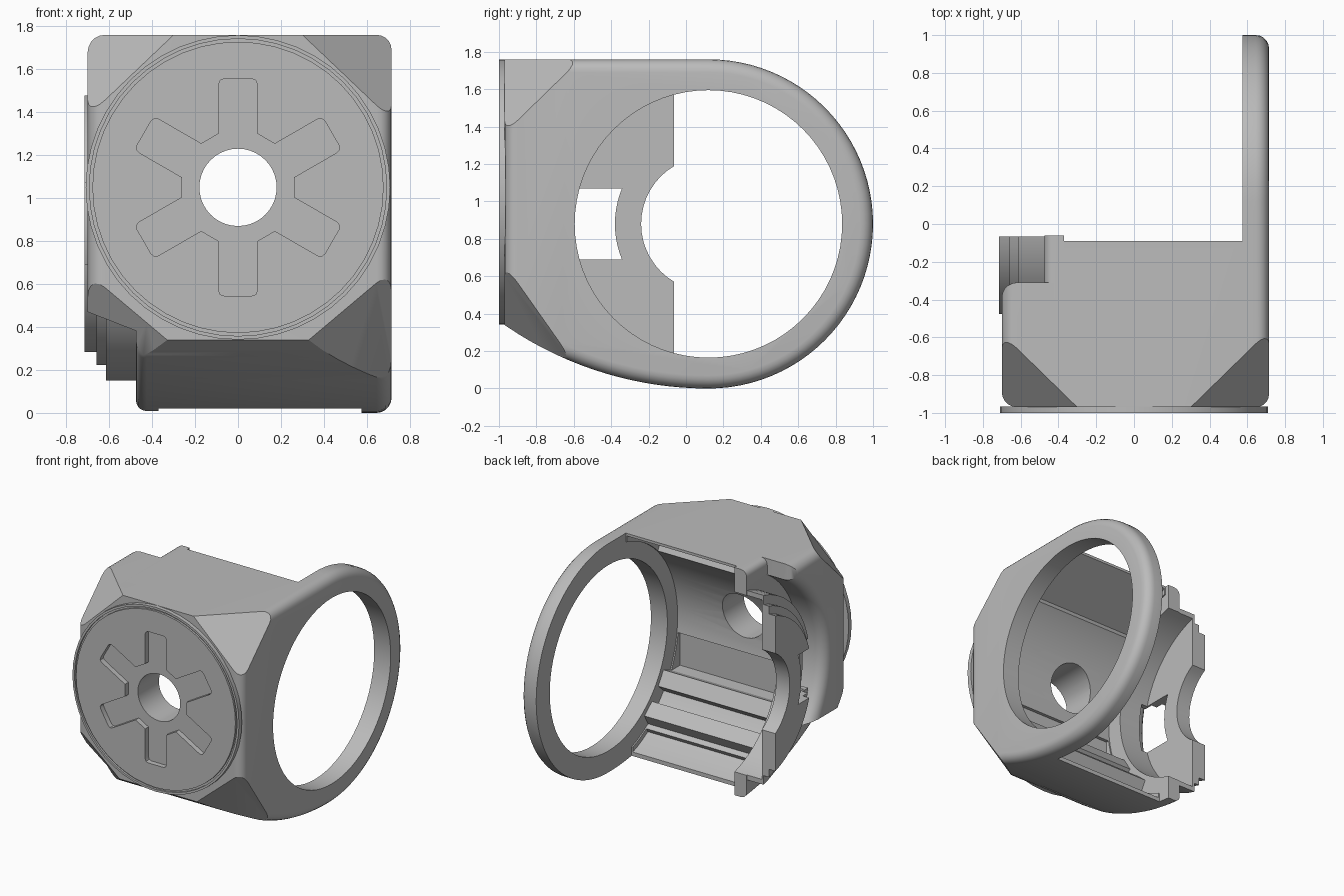
import bpy, bmesh, math
from mathutils import Vector
from mathutils.geometry import normal

if "Cube" in bpy.data.objects:
    bpy.data.objects.remove(bpy.data.objects["Cube"])

grey = bpy.data.materials.new("plain grey")
grey.use_nodes = True
grey.diffuse_color = (0.5, 0.5, 0.5, 1)
grey.node_tree.nodes["Principled BSDF"].inputs["Base Color"].default_value = (0.5, 0.5, 0.5, 1)

CY, CZ = 0.12, 0.88      # axis of the side ring and bore
FZ = 1.05                # height of the front disc centre


def arc(r, a0, a1, n, c=(CY, CZ)):
    angles = [math.radians(a0 + (a1 - a0) * i / n) for i in range(n + 1)]
    return [(c[0] + r * math.cos(a), c[1] + r * math.sin(a)) for a in angles]


def circle(r, n=64, c=(CY, CZ)):
    return arc(r, 0, 360, n, c)[:-1]


def prism(name, pts, a0, a1, axis="x", round0=0, round1=0):
    """Extrude a closed profile along an axis, optionally rounding each rim."""
    bm = bmesh.new()
    place = (lambda a, u, v: (a, u, v)) if axis == "x" else (lambda a, u, v: (u, a, v))
    ends = [[bm.verts.new(place(a, u, v)) for u, v in pts] for a in (a0, a1)]
    caps = [bm.faces.new(e) for e in ends]
    n = len(pts)
    for i in range(n):
        j = (i + 1) % n
        bm.faces.new((ends[0][i], ends[0][j], ends[1][j], ends[1][i]))
    bmesh.ops.recalc_face_normals(bm, faces=bm.faces)
    rims = [list(c.edges) for c in caps]
    for rim, width in zip(rims, (round0, round1)):
        if width:
            bmesh.ops.bevel(bm, geom=rim, offset=width, segments=5,
                            profile=0.5, affect="EDGES")
    bmesh.ops.recalc_face_normals(bm, faces=bm.faces)
    mesh = bpy.data.meshes.new(name)
    bm.to_mesh(mesh)
    bm.free()
    mesh.materials.append(grey)
    ob = bpy.data.objects.new(name, mesh)
    bpy.context.collection.objects.link(ob)
    return ob


def box(name, x0, x1, y0, y1, z0, z1):
    return prism(name, [(y0, z0), (y1, z0), (y1, z1), (y0, z1)], x0, x1)


def slice_off(ob, corners):
    """Cut away the side of a plane that faces away from the middle."""
    a, b, c = [Vector(p) for p in corners]
    n = normal(a, b, c)
    if n.dot(Vector((0, 0, 0.9)) - a) > 0:
        n = -n
    bm = bmesh.new()
    bm.from_mesh(ob.data)
    cut = bmesh.ops.bisect_plane(bm, geom=bm.verts[:] + bm.edges[:] + bm.faces[:],
                                 plane_co=a, plane_no=n, clear_outer=True)
    edges = [e for e in cut["geom_cut"] if isinstance(e, bmesh.types.BMEdge)]
    bmesh.ops.holes_fill(bm, edges=edges, sides=0)
    bmesh.ops.recalc_face_normals(bm, faces=bm.faces)
    bm.to_mesh(ob.data)
    bm.free()


def subtract(ob, tool):
    mod = ob.modifiers.new("cut", "BOOLEAN")
    mod.object, mod.operation, mod.solver = tool, "DIFFERENCE", "EXACT"
    bpy.context.view_layer.objects.active = ob
    bpy.ops.object.modifier_apply(modifier=mod.name)


def subtract_all(parts, tools):
    for t in tools:
        for part in parts:
            subtract(part, t)
        bpy.data.objects.remove(t)


# Main shell with the side ring
outline = [(-0.97, 1.76)] + arc(0.88, 90, -90, 48)
for i in range(1, 17):
    y = CY - 1.09 * i / 16
    outline.append((y, 1.92 - math.sqrt(1.92 ** 2 - (y - CY) ** 2)))
shell = prism("main_shell", outline, -0.475, 0.715, round0=0.05, round1=0.07)

# Rounded hood on the open side, with a sloping lower edge
hood_pts = [(-0.97, 0.38), (-0.97, 1.76), (-0.31, 1.76)] + arc(0.81, 122, 222.5, 24, (CY, 0.95))
hood = prism("side_hood", hood_pts, -0.70, -0.40, round0=0.08)
slice_off(hood, [(-0.47, 0, 0.38), (-0.70, 0, 0.47), (-0.47, -1, 0.38)])

# Four flat corner facets around the front disc
for part, s in ((shell, 1), (shell, -1), (hood, -1)):
    slice_off(part, [(s * 0.3, -0.97, 1.76), (s * 0.71, -0.97, 1.37), (s * 0.71, -0.57, 1.76)])
    slice_off(part, [(s * 0.33, -0.97, 0.34), (s * 0.71, -0.97, 0.66), (s * 0.71, -0.6, 0.135)])

# Hollow the shell: ring hole, wider bore, flat pockets, open back
roof_pocket = [(0, 1.74), (-0.09, 1.74), (-0.49, 1.53), (-0.42, 1.4), (0, 1.4)]
base_pocket = arc(0.875, 238, 257, 4) + arc(0.80, 257, 238, 4)
subtract_all([shell], [
    prism("ring_hole", circle(0.715, 72), -0.8, 1),
    prism("wide_bore", circle(0.84, 72), -0.37, 0.575),
    prism("roof_pocket", roof_pocket, -0.36, 0.565),
    prism("base_pocket", base_pocket, -0.36, 0.565),
    box("front_pocket", -0.36, 0.565, -0.735, -0.55, 0.5, 0.76),
    box("open_back", -0.37, 0.575, -0.09, 2, -1, 3),
    box("open_side", -1, -0.36, -0.06, 2, -1, 3),
    box("open_base", -0.37, 0.575, -0.16, 2, -1, 0.6),
])

# Front disc inside a thin rim, parted by a groove
front_c = (0, FZ)
rim = prism("front_disc_rim", circle(0.709, 48, front_c), -1.0, -0.965, "y")
subtract_all([rim], [prism("groove_tool", circle(0.692, 48, front_c), -1.1, -0.985, "y")])
disc = prism("front_disc", circle(0.678, 48, front_c), -1.0, -0.965, "y")

# Six-armed recess and central through hole
star = []
arm = [(0.25, -0.09), (0.48, -0.09), (0.498, -0.083), (0.505, -0.065),
       (0.505, 0.065), (0.498, 0.083), (0.48, 0.09), (0.25, 0.09)]
for k in range(6):
    a = math.radians(30 + 60 * k)
    star += [(r * math.cos(a) - p * math.sin(a), FZ + r * math.sin(a) + p * math.cos(a))
             for r, p in arm]
subtract_all([shell, hood, rim, disc], [
    prism("star_tool", star, -1.1, -0.96, "y"),
    prism("hole_tool", circle(0.18, 40, front_c), -1.2, -0.3, "y"),
])

# Stepped side wall with half-round cutout and window
window = arc(0.5, 157.7, 202.3, 10) + [(-0.8, 0.69), (-0.8, 1.07)]
steps = [(0.752, -0.615, -0.47), (0.684, -0.66, -0.605), (0.626, -0.715, -0.65)]
walls = [prism("side_wall_step_%d" % (i + 1), circle(r, 72), x0, x1)
         for i, (r, x0, x1) in enumerate(steps)]
subtract_all(walls, [
    prism("inner_tool", circle(0.715, 72), -0.60, -0.3),
    box("back_tool", -1, 0, -0.065, 2, -1, 3),
    prism("notch_tool", circle(0.36, 48), -1, 0),
    prism("window_tool", window, -1, -0.55),
])

# Ribs along the lower bore
ribs = []
for i, deg in enumerate((212, 230)):
    a = math.radians(deg)
    c, s = math.cos(a), math.sin(a)
    corners = [(0.75, -0.06), (0.86, -0.08), (0.86, 0.08), (0.75, 0.06)]
    pts = [(CY + r * c - p * s, CZ + r * s + p * c) for r, p in corners]
    ribs.append(prism("bore_rib_%d" % (i + 1), pts, -0.38, 0.58))

# Smooth rounded areas, keep hard edges
bpy.ops.object.select_all(action="DESELECT")
for ob in [shell, hood, rim, disc] + walls + ribs:
    ob.select_set(True)
bpy.context.view_layer.objects.active = shell
bpy.ops.object.shade_smooth_by_angle(angle=math.radians(30))
